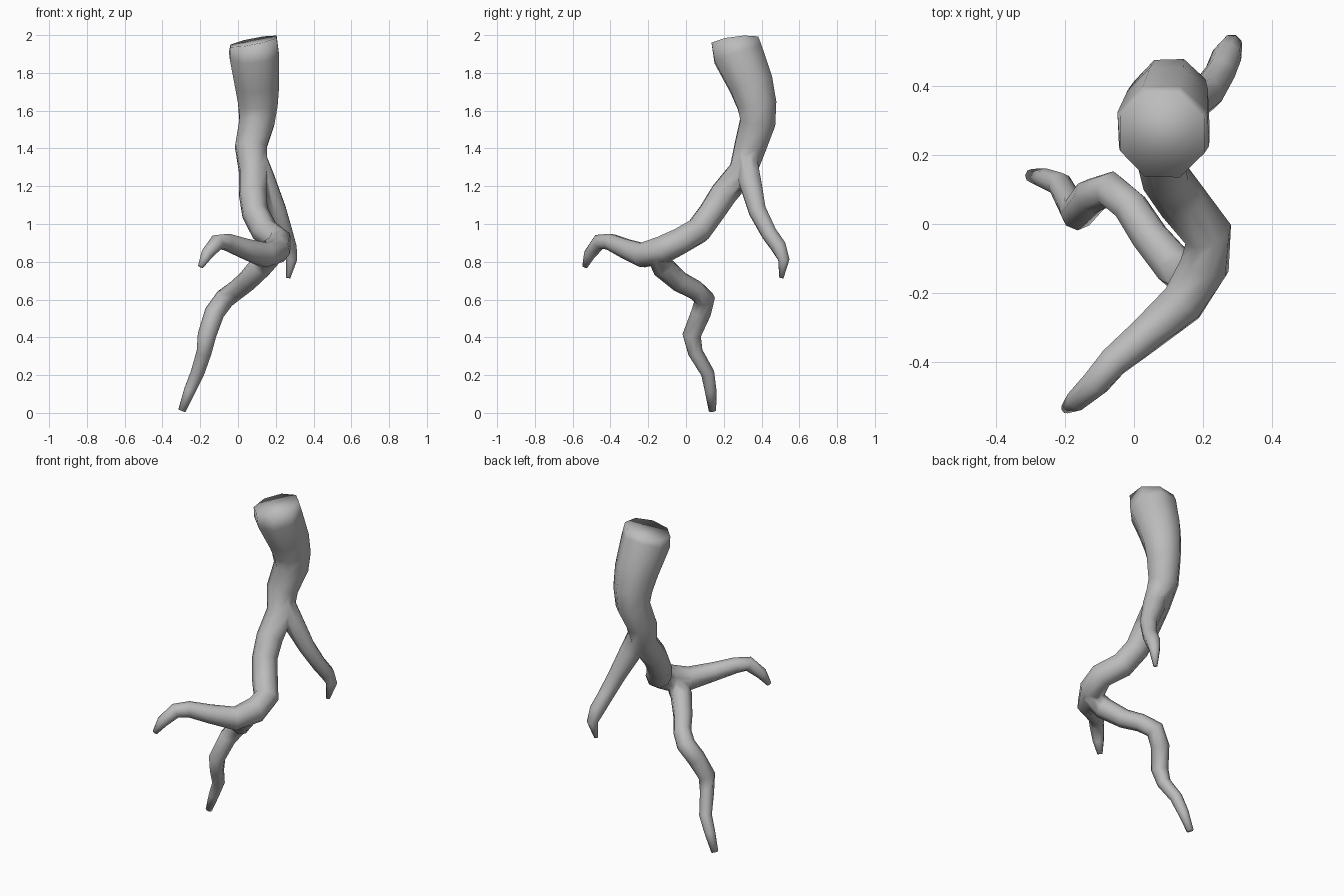
import bpy
import bmesh
import math
from mathutils import Vector

cube = bpy.data.objects.get("Cube")
if cube:
    bpy.data.objects.remove(cube, do_unlink=True)

# Single plain grey
grey = bpy.data.materials.new("root_grey")
grey.use_nodes = True
colour = (0.5, 0.5, 0.5, 1)
grey.diffuse_color = colour
grey.node_tree.nodes["Principled BSDF"].inputs["Base Color"].default_value = colour


def tapered_tube(name, path, sides=8, cut=None):
    """Sweep a ring along (x, y, z, radius) points; cut is a first-ring normal."""
    points = [Vector(p[:3]) for p in path]
    bm = bmesh.new()
    rings = []
    normal = Vector((1, 0, 0))
    for i, centre in enumerate(points):
        before = points[max(i - 1, 0)]
        after = points[min(i + 1, len(points) - 1)]
        tangent = (after - before).normalized()
        if i == 0 and cut:
            tangent = -Vector(cut).normalized()
        # Carry the ring frame along so the tube does not twist
        normal = (normal - tangent * normal.dot(tangent)).normalized()
        side = tangent.cross(normal)
        ring = []
        for k in range(sides):
            a = math.tau * (k + 0.5) / sides
            ring.append(bm.verts.new(
                centre + (normal * math.cos(a) + side * math.sin(a)) * path[i][3]))
        rings.append(ring)
    for low, high in zip(rings, rings[1:]):
        for k in range(sides):
            n = (k + 1) % sides
            bm.faces.new((low[k], low[n], high[n], high[k]))
    bm.faces.new(rings[0][::-1])
    bm.faces.new(rings[-1])
    bmesh.ops.recalc_face_normals(bm, faces=bm.faces)
    mesh = bpy.data.meshes.new(name)
    bm.to_mesh(mesh)
    bm.free()
    mesh.materials.append(grey)
    obj = bpy.data.objects.new(name, mesh)
    bpy.context.collection.objects.link(obj)
    return obj


# Thick trunk, sweeping down and forward into the front root
trunk = tapered_tube("branching_root", [
    (0.082, 0.26, 1.967, 0.135), (0.085, 0.275, 1.90, 0.142),
    (0.10, 0.345, 1.74, 0.126), (0.105, 0.375, 1.63, 0.112),
    (0.10, 0.38, 1.54, 0.101), (0.068, 0.34, 1.41, 0.09),
    (0.08, 0.30, 1.28, 0.078), (0.078, 0.20, 1.16, 0.076),
    (0.09, 0.135, 1.06, 0.072), (0.14, 0.065, 0.965, 0.073),
    (0.215, -0.03, 0.91, 0.072), (0.205, -0.12, 0.865, 0.075),
    (0.14, -0.23, 0.835, 0.068), (0.03, -0.325, 0.872, 0.054),
    (-0.06, -0.40, 0.905, 0.046), (-0.11, -0.46, 0.905, 0.042),
    (-0.165, -0.51, 0.84, 0.033), (-0.198, -0.535, 0.775, 0.015),
], cut=(-0.2, -0.13, 1))

# Long winding root reaching the ground
lower = tapered_tube("lower_root", [
    (0.19, -0.16, 0.85, 0.06), (0.12, -0.125, 0.775, 0.062),
    (0.045, -0.035, 0.695, 0.055), (-0.01, 0.05, 0.65, 0.052),
    (-0.07, 0.10, 0.605, 0.054), (-0.125, 0.08, 0.53, 0.053),
    (-0.165, 0.03, 0.41, 0.049), (-0.18, 0.05, 0.32, 0.04),
    (-0.215, 0.115, 0.21, 0.036), (-0.255, 0.13, 0.12, 0.031),
    (-0.297, 0.14, 0.012, 0.02),
])

# Short root at the back
back = tapered_tube("back_root", [
    (0.09, 0.315, 1.36, 0.062), (0.138, 0.338, 1.23, 0.064),
    (0.21, 0.378, 1.07, 0.05), (0.25, 0.44, 0.95, 0.044),
    (0.27, 0.49, 0.88, 0.043), (0.283, 0.518, 0.81, 0.032),
    (0.266, 0.505, 0.715, 0.012),
])

# Fuse the side roots into the trunk and smooth the whole surface
bpy.ops.object.select_all(action='DESELECT')
trunk.select_set(True)
bpy.context.view_layer.objects.active = trunk
for branch in (lower, back):
    union = trunk.modifiers.new("join_" + branch.name, 'BOOLEAN')
    union.operation = 'UNION'
    union.solver = 'EXACT'
    union.object = branch
    bpy.ops.object.modifier_apply(modifier=union.name)
    bpy.data.objects.remove(branch, do_unlink=True)
weld = trunk.modifiers.new("tidy_seams", 'WELD')
weld.merge_threshold = 0.008
bpy.ops.object.modifier_apply(modifier=weld.name)
bpy.ops.object.shade_smooth()
